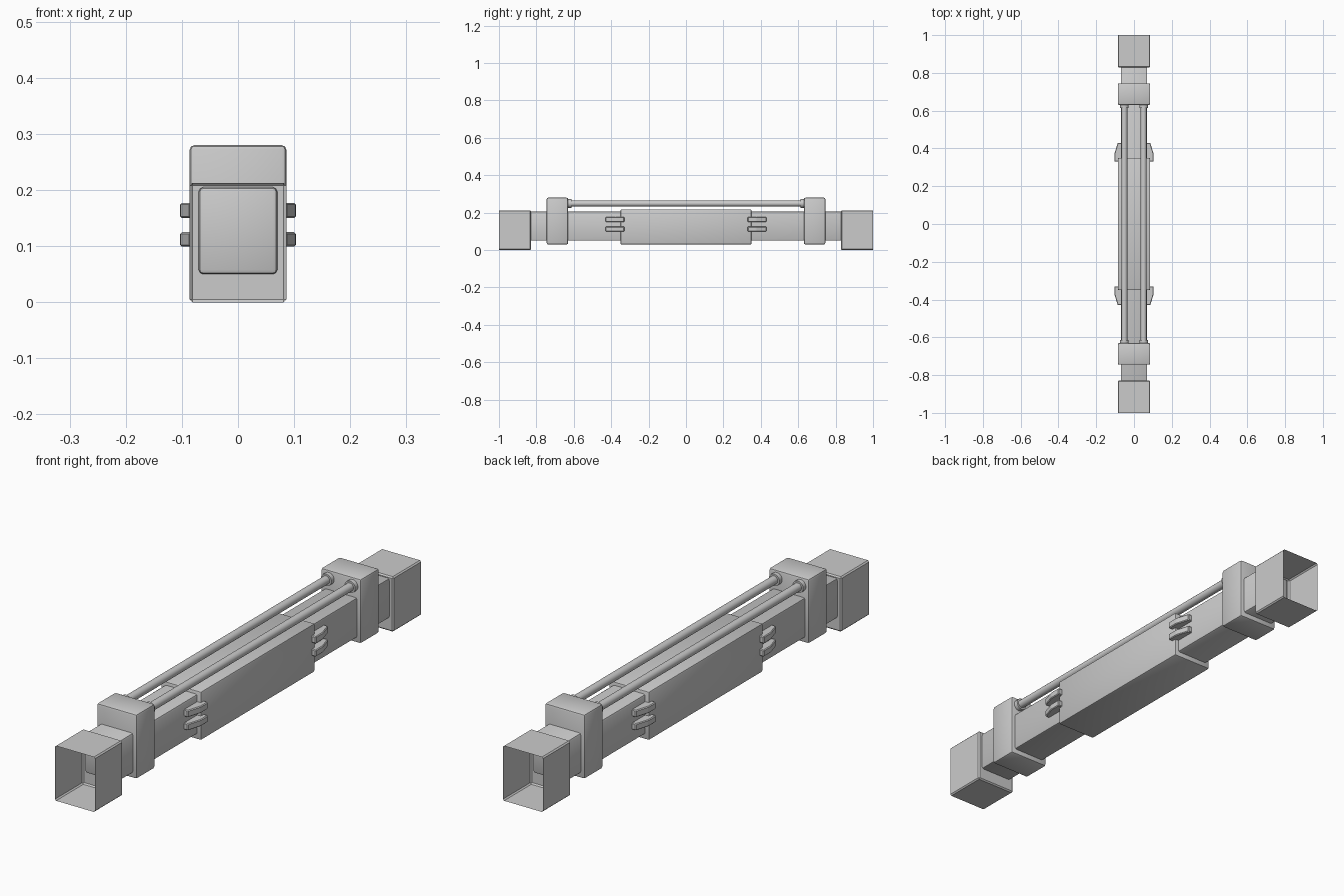
import bpy, bmesh
from math import radians

if "Cube" in bpy.data.objects:
    bpy.data.objects.remove(bpy.data.objects["Cube"])


def finish(bm, name):
    bmesh.ops.recalc_face_normals(bm, faces=bm.faces)
    mesh = bpy.data.meshes.new(name)
    bm.to_mesh(mesh)
    bm.free()
    ob = bpy.data.objects.new(name, mesh)
    bpy.context.collection.objects.link(ob)
    return ob


def smooth(ob):
    bpy.ops.object.select_all(action='DESELECT')
    ob.select_set(True)
    bpy.context.view_layer.objects.active = ob
    bpy.ops.object.shade_smooth_by_angle(angle=radians(35))


def box(name, half_w, y0, y1, z0, z1, bevel, open_y=None, segments=2):
    """Bevelled box centred on x = 0; open_y leaves that end open."""
    bm = bmesh.new()
    bmesh.ops.create_cube(bm, size=1)
    for v in bm.verts:
        v.co.x *= 2 * half_w
        v.co.y = y0 if v.co.y < 0 else y1
        v.co.z = z0 if v.co.z < 0 else z1

    def at_open(item):
        return open_y is not None and all(abs(v.co.y - open_y) < 1e-5 for v in item.verts)

    edges = [e for e in bm.edges if not at_open(e)]
    bmesh.ops.bevel(bm, geom=edges, offset=bevel, segments=segments, profile=0.5, affect='EDGES')
    gone = [f for f in bm.faces if at_open(f)]
    if gone:
        bmesh.ops.delete(bm, geom=gone, context='FACES')
    ob = finish(bm, name)
    smooth(ob)
    return ob


def rod(name, x, y0, y1, z, radius):
    bpy.ops.mesh.primitive_cylinder_add(vertices=20, radius=radius, depth=y1 - y0,
                                        location=(x, (y0 + y1) / 2, z),
                                        rotation=(radians(90), 0, 0))
    ob = bpy.context.object
    ob.name = name
    smooth(ob)
    return ob


def clip(name, sx, sy, z0, z1):
    """Tapered clamp finger gripping the end of the sleeve."""
    profile = [(0.066, 0.33), (0.103, 0.33), (0.103, 0.375), (0.086, 0.43), (0.066, 0.43)]
    bm = bmesh.new()
    face = bm.faces.new([bm.verts.new((sx * x, sy * y, z0)) for x, y in profile])
    top = bmesh.ops.extrude_face_region(bm, geom=[face])
    for v in top['geom']:
        if isinstance(v, bmesh.types.BMVert):
            v.co.z = z1
    bmesh.ops.recalc_face_normals(bm, faces=bm.faces)
    bmesh.ops.bevel(bm, geom=bm.edges[:], offset=0.003, segments=1, affect='EDGES')
    return finish(bm, name)


# Inner beam and the thicker sleeve around its middle
box("core_beam", 0.07, -0.84, 0.84, 0.05, 0.205, 0.008)
box("centre_sleeve", 0.086, -0.35, 0.35, 0.03, 0.218, 0.006)

for s, end in ((-1, "front"), (1, "back")):
    # Open end sockets
    y0, y1 = sorted((s * 0.828, s * 1.0))
    box(f"{end}_socket", 0.086, y0, y1, 0.0, 0.213, 0.005, open_y=s * 1.0, segments=1)
    # Tall collars carrying the rods
    y0, y1 = sorted((s * 0.63, s * 0.745))
    box(f"{end}_collar", 0.086, y0, y1, 0.03, 0.28, 0.008)

for sx, side in ((-1, "left"), (1, "right")):
    # Rods above the beam with a ferrule at each end
    rod(f"{side}_rod", sx * 0.051, -0.64, 0.64, 0.249, 0.016)
    for sy, end in ((-1, "front"), (1, "back")):
        y0, y1 = sorted((sy * 0.613, sy * 0.635))
        rod(f"{side}_{end}_ferrule", sx * 0.051, y0, y1, 0.249, 0.023)
        # Pairs of clips on the sleeve ends
        clip(f"{side}_{end}_lower_clip", sx, sy, 0.099, 0.125)
        clip(f"{side}_{end}_upper_clip", sx, sy, 0.15, 0.177)
